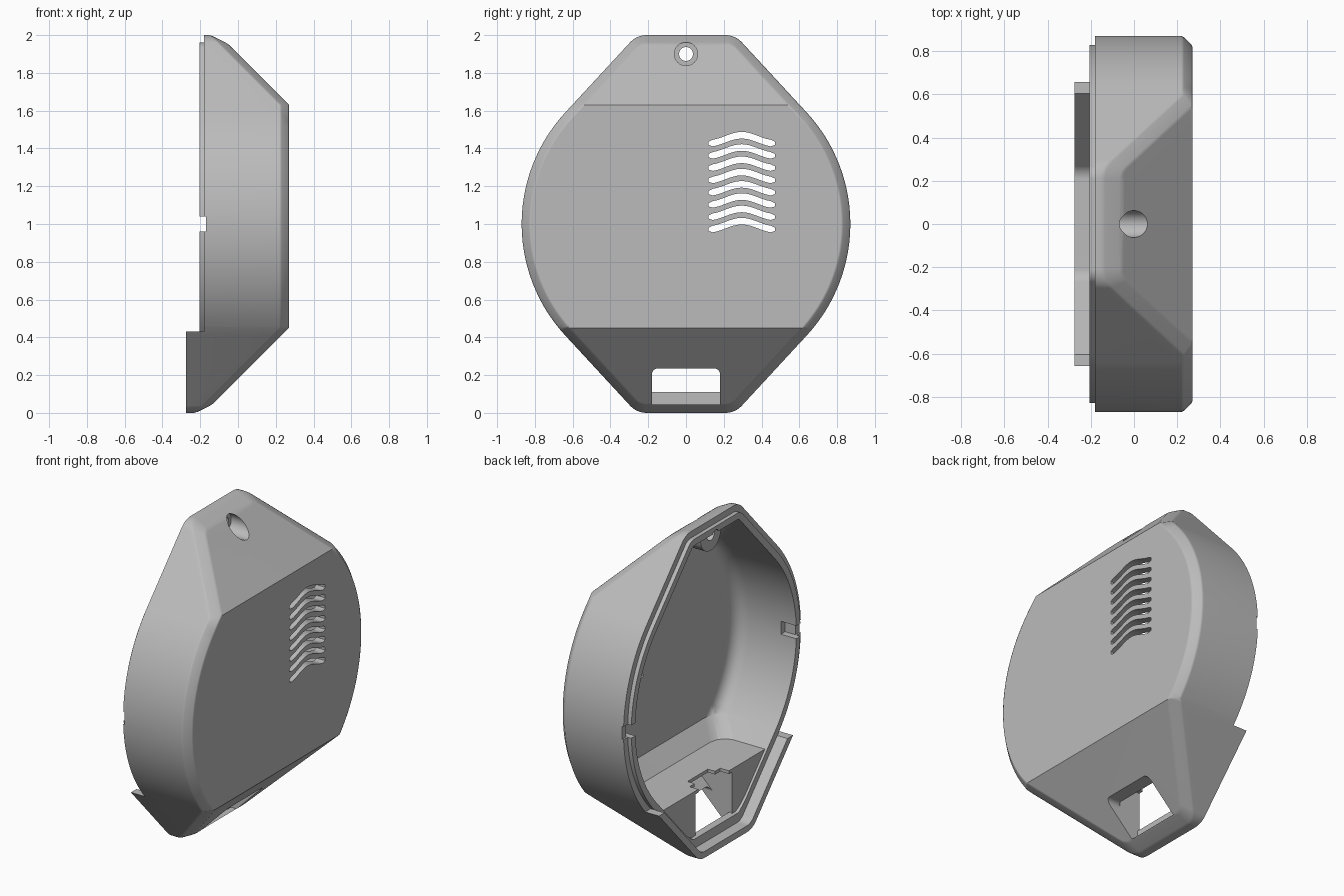
import bpy, bmesh, math

cube = bpy.data.objects.get("Cube")
if cube:
    bpy.data.objects.remove(cube, do_unlink=True)

grey = bpy.data.materials.new("warm_grey_plastic")
grey.use_nodes = True
grey.diffuse_color = (0.5, 0.5, 0.5, 1)
grey.node_tree.nodes["Principled BSDF"].inputs["Base Color"].default_value = (0.5, 0.5, 0.5, 1)

RADIUS, CORNER = 0.87, 0.12
TANGENT = math.radians(42.8)
CORNER_Y, CORNER_Z = 0.208, 0.88


def make_object(name, bm):
    bmesh.ops.recalc_face_normals(bm, faces=bm.faces)
    mesh = bpy.data.meshes.new(name)
    bm.to_mesh(mesh)
    bm.free()
    mesh.materials.append(grey)
    obj = bpy.data.objects.new(name, mesh)
    bpy.context.collection.objects.link(obj)
    return obj


def outline(inset, breaks=()):
    """Round case outline with flat, rounded ends; offset inward by inset."""
    quarter = []
    for i in range(21):
        a = TANGENT * i / 20
        r = RADIUS - inset
        quarter.append((r * math.cos(a), r * math.sin(a)))
    for i in range(9):
        a = TANGENT + (math.pi / 2 - TANGENT) * i / 8
        r = CORNER - inset
        quarter.append((CORNER_Y + r * math.cos(a), CORNER_Z + r * math.sin(a)))
    pts = [(sy * y, 1 + sz * z) for y, z in quarter for sy in (1, -1) for sz in (1, -1)]
    # Extra points where the front face folds into its slopes
    for z in breaks:
        d, r = abs(z - 1), RADIUS - inset
        if d < r * math.sin(TANGENT):
            y = math.sqrt(r * r - d * d)
        else:
            y = (r - d * math.sin(TANGENT)) / math.cos(TANGENT)
        pts += [(y, z), (-y, z)]
    return pts


def hull(name, points):
    bm = bmesh.new()
    for p in points:
        bm.verts.new(p)
    bmesh.ops.remove_doubles(bm, verts=bm.verts, dist=0.0005)
    res = bmesh.ops.convex_hull(bm, input=bm.verts)
    loose = [v for v in bm.verts if not v.link_faces]
    bmesh.ops.delete(bm, geom=loose, context='VERTS')
    bmesh.ops.dissolve_limit(bm, angle_limit=math.radians(0.6), verts=bm.verts, edges=bm.edges)
    return make_object(name, bm)


def case_solid(name, back, front, top, bottom, levels):
    """Outline solid with a flat front, two 45 degree slopes and an eased rim."""
    breaks = (top - front, front + bottom)
    pts = [(back, y, z) for y, z in outline(levels[0][0])]
    for inset, drop in levels:
        for y, z in outline(inset, breaks):
            pts.append((min(front, top - z, z - bottom) - drop, y, z))
    return hull(name, pts)


def prism(name, pts, x0, x1):
    bm = bmesh.new()
    face = bm.faces.new([bm.verts.new((x0, y, z)) for y, z in pts])
    moved = bmesh.ops.extrude_face_region(bm, geom=[face])["geom"]
    bmesh.ops.translate(bm, vec=(x1 - x0, 0, 0),
                        verts=[v for v in moved if isinstance(v, bmesh.types.BMVert)])
    return make_object(name, bm)


def box(name, x0, x1, half_y, z0, z1):
    return prism(name, [(-half_y, z0), (half_y, z0), (half_y, z1), (-half_y, z1)], x0, x1)


def disc(name, z, r, x0, x1, n=40):
    ring = [(r * math.cos(math.tau * i / n), z + r * math.sin(math.tau * i / n)) for i in range(n)]
    return prism(name, ring, x0, x1)


def combine(target, tool, operation='DIFFERENCE'):
    mod = target.modifiers.new("cut", 'BOOLEAN')
    mod.operation, mod.solver, mod.object = operation, 'EXACT', tool
    bpy.context.view_layer.objects.active = target
    bpy.ops.object.modifier_apply(modifier=mod.name)
    bpy.data.objects.remove(tool, do_unlink=True)


def cavity(name):
    return case_solid(name, -0.4, 0.21, 1.815, 0.265,
                      [(0.08, 0.09), (0.09, 0.045), (0.115, 0.015), (0.16, 0)])


# Outer case
case = case_solid("case_shell", -0.275, 0.27, 1.90, 0.18,
                  [(0, 0.052), (0.006, 0.039), (0.038, 0.006), (0.05, 0)])

# Rim: locating tongue all round, outer lip kept along the bottom only
combine(case, hull("rim_step", [(x, y, z) for x in (-0.4, -0.205) for y, z in outline(0.04)]))
rim_cut = box("rim_cut", -0.5, -0.18, 1.2, 0.43, 2.2)
combine(rim_cut, hull("tongue", [(x, y, z) for x in (-0.6, -0.1) for y, z in outline(0.04)]))
combine(case, rim_cut)

# Hollow inside, leaving the bottom block and the hanging boss
hollow = cavity("hollow")
combine(hollow, box("bottom_block", -0.19, 0.6, 1.2, -0.2, 0.38))
combine(hollow, disc("boss", 1.9, 0.1, -0.17, 0.5))
combine(case, hollow)

# Slot through the block, its stepped top notch and the window
slot = cavity("slot")
combine(slot, box("slot_limit", -0.6, 0.6, 0.18, -0.2, 0.36), 'INTERSECT')
combine(case, slot)
combine(case, box("wide_notch", -0.35, -0.13, 0.15, 0.3, 0.45))
combine(case, box("deep_notch", -0.35, -0.08, 0.1, 0.3, 0.45))
w, lo, hi, r = 0.18, 0.045, 0.235, 0.03
corner = [(w - r + r * math.cos(a), hi - r + r * math.sin(a))
          for a in [math.pi / 2 * i / 6 for i in range(7)]]
combine(case, prism("window", [(-w, lo), (w, lo)] + corner
                    + [(-y, z) for y, z in reversed(corner)], -0.175, 0.5))

# Hanging hole with counterbore
combine(case, disc("hole", 1.9, 0.037, -0.5, 0.5))
combine(case, disc("counterbore", 1.9, 0.062, -0.09, 0.5))

# Side notches with inner pockets
combine(case, box("side_notch", -0.5, -0.17, 1.2, 0.96, 1.04))
combine(case, box("side_pocket", -0.5, -0.1, 0.83, 0.96, 1.04))

# Eight curved vents
for k in range(8):
    upper, lower = [], []
    for i in range(17):
        t = -1 + i / 8
        half = 0.009 if abs(t) == 1 else 0.0175
        y = 0.295 + 0.175 * t
        z = 0.972 + 0.065 * k + 0.043 * (0.5 + 0.5 * math.cos(math.pi * t))
        upper.append((y, z + half))
        lower.append((y, z - half))
    combine(case, prism("vent", lower + upper[::-1], 0.1, 0.4))

# Smooth curves, crisp edges
bpy.ops.object.select_all(action='DESELECT')
case.select_set(True)
bpy.context.view_layer.objects.active = case
bpy.ops.object.shade_smooth_by_angle(angle=math.radians(32))
flat = case.modifiers.new("even_shading", 'WEIGHTED_NORMAL')
flat.keep_sharp = True
